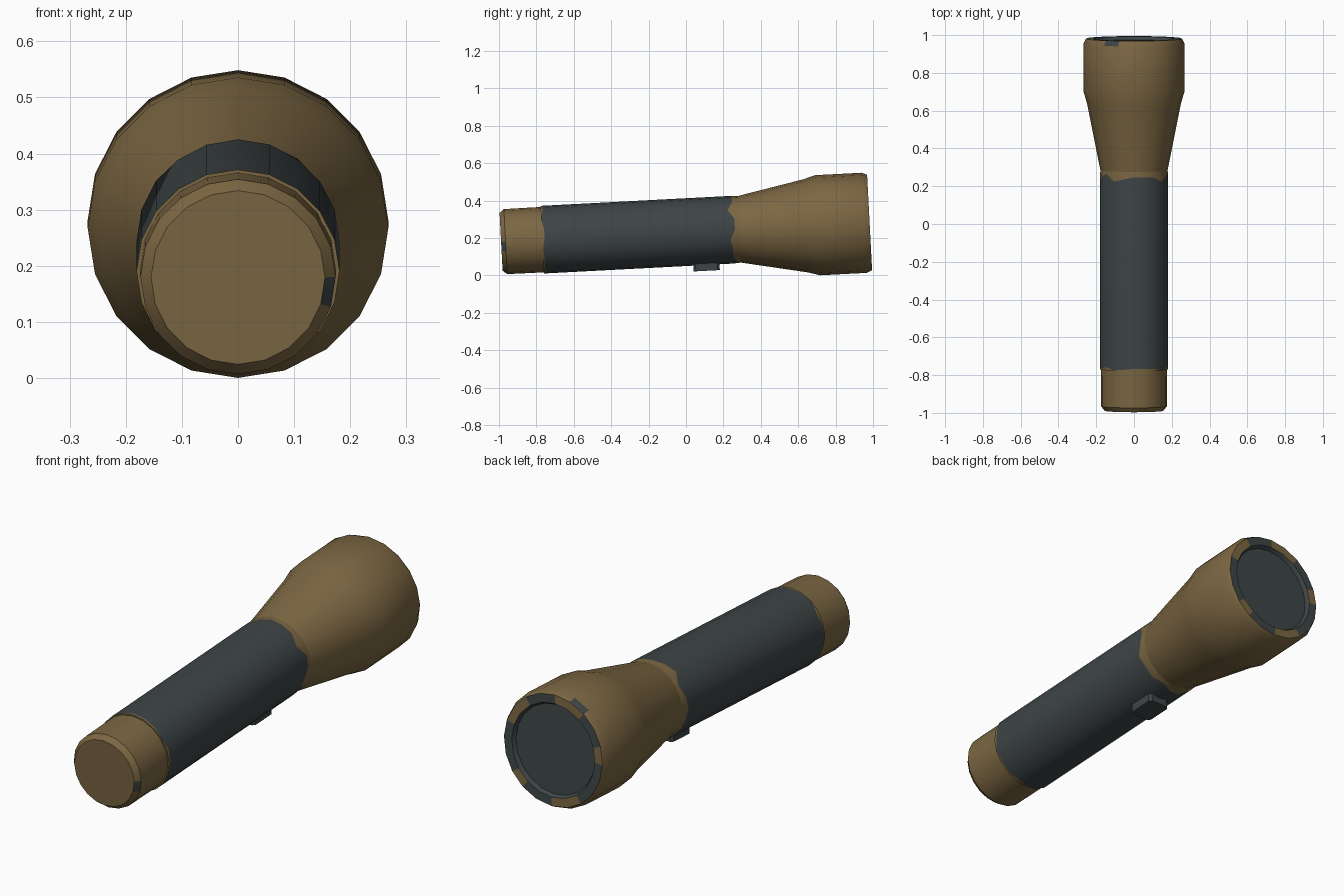
import bpy, bmesh, math
from mathutils import Matrix

if "Cube" in bpy.data.objects:
    bpy.data.objects.remove(bpy.data.objects["Cube"])

SIDES = 20
# The whole torch leans 3 degrees so tail and head both rest on the ground
POSE = Matrix.Translation((0, 0, 0.231)) @ Matrix.Rotation(math.radians(3), 4, 'X')


def material(name, rgb):
    m = bpy.data.materials.new(name)
    m.diffuse_color = (*rgb, 1)
    m.use_nodes = True
    m.node_tree.nodes["Principled BSDF"].inputs["Base Color"].default_value = m.diffuse_color
    return m


BRASS = material("dull_brass", (0.200, 0.135, 0.055))
DARK = material("dark_grey", (0.048, 0.059, 0.062))


def finish(name, bm):
    bmesh.ops.recalc_face_normals(bm, faces=bm.faces[:])
    me = bpy.data.meshes.new(name)
    bm.to_mesh(me)
    bm.free()
    ob = bpy.data.objects.new(name, me)
    bpy.context.collection.objects.link(ob)
    me.materials.append(BRASS)
    me.materials.append(DARK)
    ob.matrix_world = POSE
    bpy.ops.object.select_all(action='DESELECT')
    ob.select_set(True)
    bpy.context.view_layer.objects.active = ob
    bpy.ops.object.shade_smooth_by_angle(angle=math.radians(30))
    return ob


def lathe(name, profile, paint, start_cap=False, end_cap=False):
    """Spin (position, radius, waviness) rings round y; paint(band, side) gives the colour slot."""
    bm = bmesh.new()
    rings = []
    for pos, r, wave in profile:
        ring = []
        for i in range(SIDES):
            a = math.pi / 2 - i * 2 * math.pi / SIDES
            w = wave * (0.6 * math.sin(5 * a + 1) + 0.5 * math.sin(8 * a))
            ring.append(bm.verts.new((r * math.cos(a), pos + w, r * math.sin(a))))
        rings.append(ring)
    for b in range(len(rings) - 1):
        for i in range(SIDES):
            j = (i + 1) % SIDES
            f = bm.faces.new((rings[b][i], rings[b][j], rings[b + 1][j], rings[b + 1][i]))
            f.material_index = paint(b, i)
    if start_cap:
        bm.faces.new(rings[0]).material_index = paint(-1, 0)
    if end_cap:
        bm.faces.new(rings[-1]).material_index = paint(len(rings) - 1, 0)
    return finish(name, bm)


# Tail cap, with one worn spot on its chamfer
lathe("tail_cap", [(-0.99, 0.155, 0), (-0.966, 0.174, 0), (-0.77, 0.175, 0)],
      lambda b, i: int(b == 0 and i == 5), start_cap=True)

# Grip tube, with ragged paint edges towards the tail and the head
lathe("grip_tube", [(-0.77, 0.174, 0), (-0.77, 0.181, 0), (-0.762, 0.181, 0.009),
                    (0.25, 0.181, 0.022), (0.285, 0.178, 0)],
      lambda b, i: int(b in (2,)))

# Flared head, patchy rim and recessed lens
def head_paint(band, side):
    if band == 3:
        return int(side == 18)
    if band == 4:
        return int(side % 4 < 2 or side in (6, 14))
    return int(band > 4)

lathe("head", [(0.285, 0.178, 0), (0.64, 0.249, 0), (0.705, 0.268, 0), (0.955, 0.268, 0),
               (0.983, 0.255, 0), (0.983, 0.215, 0), (0.965, 0.205, 0)],
      head_paint, end_cap=True)

# Slide switch under the grip
bm = bmesh.new()
bmesh.ops.create_cube(bm, size=1, matrix=Matrix.Translation((0, 0.1, -0.187))
                      @ Matrix.Diagonal((0.11, 0.14, 0.05, 1)))
corners = [e for e in bm.edges if abs(e.verts[0].co.z - e.verts[1].co.z) > 0.01]
bmesh.ops.bevel(bm, geom=corners, offset=0.012, segments=1, affect='EDGES')
for f in bm.faces:
    f.material_index = 1
finish("switch", bm)
